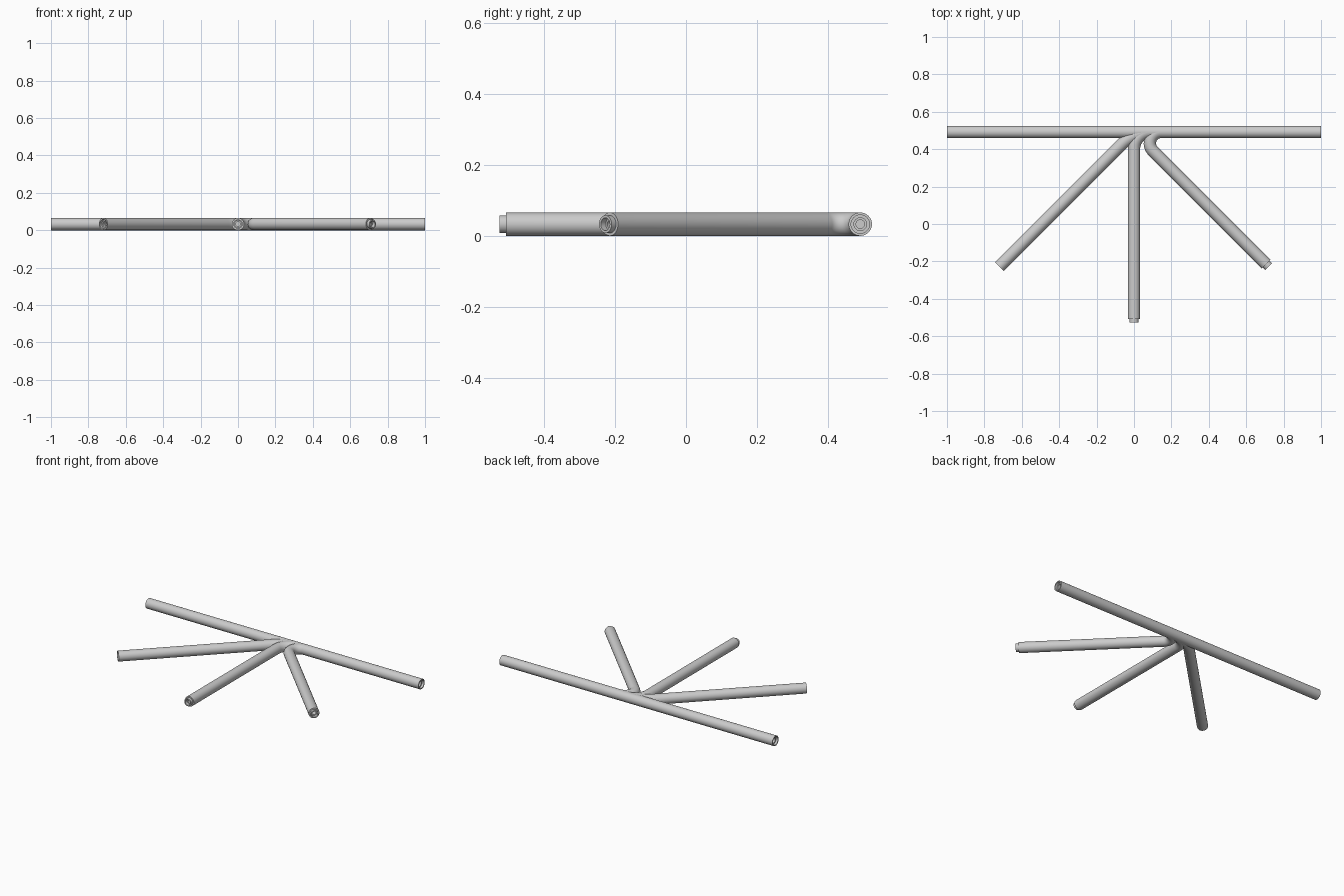
import bpy, bmesh, math
from mathutils import Vector

cube = bpy.data.objects.get("Cube")
if cube:
    bpy.data.objects.remove(cube, do_unlink=True)

R = 0.033        # pipe radius
SIDES = 32
HUB = Vector((0, 0.492, R))

steel = bpy.data.materials.new("light_grey_metal")
steel.use_nodes = True
grey = (0.6, 0.6, 0.6, 1)
steel.diffuse_color = grey
steel.node_tree.nodes["Principled BSDF"].inputs["Base Color"].default_value = grey

# End profiles: (distance inward from the end, radius), from bore to outer wall
SOCKET = [(0.08, 0.012), (0.03, 0.012), (0.03, 0.018), (0.015, 0.018),
          (0.015, 0.026), (0, 0.026), (0, R)]
SPIGOT = [(0.08, 0.012), (0.02, 0.012), (0.02, 0.018), (0, 0.018),
          (0, 0.025), (0.018, 0.025), (0.018, R)]


def end_stations(end, inward, profile):
    return [(end + inward * d, inward, r) for d, r in profile]


def pipe(name, stations):
    """Skin round sections (centre, direction, radius) into a closed pipe."""
    bm = bmesh.new()
    rings = []
    for centre, direction, radius in stations:
        side = Vector((-direction.y, direction.x, 0)).normalized()
        ring = []
        for i in range(SIDES):
            a = math.tau * i / SIDES
            offset = side * math.cos(a) + Vector((0, 0, math.sin(a)))
            ring.append(bm.verts.new(centre + offset * radius))
        rings.append(ring)
    for a, b in zip(rings, rings[1:]):
        for i in range(SIDES):
            j = (i + 1) % SIDES
            bm.faces.new((a[i], a[j], b[j], b[i]))
    bm.faces.new(rings[0])
    bm.faces.new(rings[-1])
    bmesh.ops.recalc_face_normals(bm, faces=bm.faces)
    mesh = bpy.data.meshes.new(name)
    bm.to_mesh(mesh)
    bm.free()
    obj = bpy.data.objects.new(name, mesh)
    bpy.context.collection.objects.link(obj)
    mesh.materials.append(steel)
    bpy.ops.object.select_all(action="DESELECT")
    obj.select_set(True)
    bpy.context.view_layer.objects.active = obj
    bpy.ops.object.shade_smooth_by_angle(angle=math.radians(35))


def branch(name, heading, bend, profile, length=1.018):
    """Straight leg running to the hub, bent to merge along the main pipe."""
    a = math.radians(heading)
    inward = Vector((math.cos(a), math.sin(a), 0))
    tangent = bend * math.tan(a / 2)
    stations = end_stations(HUB - inward * length, inward, profile)
    start = HUB - inward * tangent
    centre = start + Vector((inward.y, -inward.x, 0)) * bend
    steps = 16
    for i in range(steps + 1):
        t = a * (1 - i / steps)
        point = centre + Vector((-math.sin(t), math.cos(t), 0)) * bend
        stations.append((point, Vector((math.cos(t), math.sin(t), 0)), R))
    pipe(name, stations)


# Main pipe, socketed at both ends
along = Vector((1, 0, 0))
left_end = end_stations(HUB + along, -along, SOCKET)
right_end = end_stations(HUB - along, along, SOCKET)
pipe("main_pipe", right_end + [(c, along, r) for c, _, r in reversed(left_end)])

# Three branch pipes fanning out from the hub
branch("right_branch", 45, 0.24, SOCKET)
branch("middle_branch", 90, 0.09, SPIGOT)
branch("left_branch", 135, 0.06, SPIGOT)
